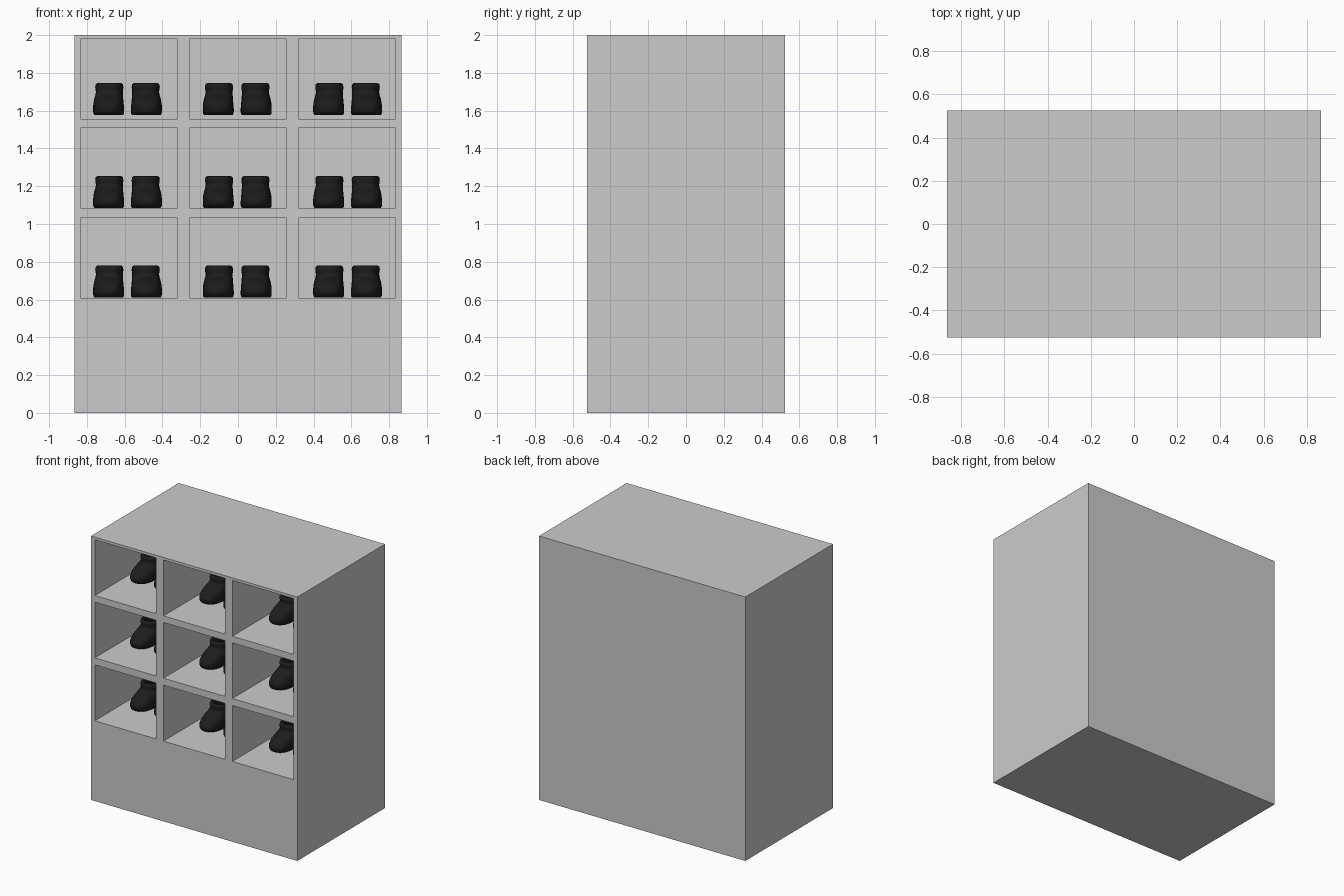
import bpy, bmesh
from math import cos, sin, pi, copysign

if "Cube" in bpy.data.objects:
    bpy.data.objects.remove(bpy.data.objects["Cube"])

W, D = 0.865, 0.525
XS = [-W, -0.833, -0.32, -0.257, 0.257, 0.32, 0.833, W]
ZS = [0, 0.608, 1.032, 1.085, 1.507, 1.557, 1.98, 2.0]
DEPTH = 1.0


def add_object(name, mesh, location=(0, 0, 0)):
    obj = bpy.data.objects.new(name, mesh)
    obj.location = location
    bpy.context.collection.objects.link(obj)
    return obj


def finish(bm, name):
    bmesh.ops.recalc_face_normals(bm, faces=bm.faces[:])
    mesh = bpy.data.meshes.new(name)
    bm.to_mesh(mesh)
    bm.free()
    return mesh


# Cabinet: gridded front, compartments pushed in, outer rim pulled back and closed
def cabinet_mesh():
    bm = bmesh.new()
    grid = [[bm.verts.new((x, -D, z)) for z in ZS] for x in XS]
    holes = []
    for i in range(len(XS) - 1):
        for j in range(len(ZS) - 1):
            f = bm.faces.new((grid[i][j], grid[i + 1][j], grid[i + 1][j + 1], grid[i][j + 1]))
            if i % 2 and j % 2:
                holes.append(f)
    rim = [e for e in bm.edges if e.is_boundary]
    pushed = bmesh.ops.extrude_discrete_faces(bm, faces=holes)["faces"]
    bmesh.ops.translate(bm, vec=(0, DEPTH, 0), verts=list({v for f in pushed for v in f.verts}))
    ext = bmesh.ops.extrude_edge_only(bm, edges=rim)["geom"]
    bmesh.ops.translate(bm, vec=(0, 2 * D, 0), verts=[g for g in ext if isinstance(g, bmesh.types.BMVert)])
    back = [g for g in ext if isinstance(g, bmesh.types.BMEdge) and all(v.co.y > D - 0.001 for v in g.verts)]
    bmesh.ops.contextual_create(bm, geom=back)
    bmesh.ops.recalc_face_normals(bm, faces=bm.faces[:])
    bmesh.ops.dissolve_limit(bm, angle_limit=0.01, verts=bm.verts[:], edges=bm.edges[:])
    return finish(bm, "cabinet")


# Boot: horizontal sections (z, front y, back y, outer x, inner x), ending inside the cuff
SECTIONS = [
    (0.000, -0.235, 0.110, -0.076, 0.076),
    (0.006, -0.250, 0.118, -0.081, 0.081),
    (0.022, -0.262, 0.120, -0.082, 0.082),
    (0.045, -0.264, 0.118, -0.082, 0.081),
    (0.065, -0.250, 0.112, -0.080, 0.079),
    (0.085, -0.215, 0.106, -0.076, 0.077),
    (0.105, -0.165, 0.102, -0.070, 0.076),
    (0.122, -0.138, 0.102, -0.067, 0.075),
    (0.132, -0.138, 0.106, -0.069, 0.077),
    (0.148, -0.142, 0.108, -0.071, 0.078),
    (0.162, -0.138, 0.104, -0.068, 0.075),
    (0.169, -0.125, 0.092, -0.058, 0.065),
    (0.160, -0.112, 0.080, -0.048, 0.055),
    (0.100, -0.105, 0.075, -0.045, 0.052),
]


def boot_mesh(name, side, n=32):
    bm = bmesh.new()
    rings = []
    for z, y0, y1, x0, x1 in SECTIONS:
        ring = []
        for k in range(n):
            c, s = cos(2 * pi * k / n), sin(2 * pi * k / n)
            u, v = (copysign(abs(t) ** 0.75, t) for t in (c, s))
            x = (x0 + x1) / 2 + u * (x1 - x0) / 2
            y = (y0 + y1) / 2 + v * (y1 - y0) / 2
            ring.append(bm.verts.new((side * x, y, z)))
        rings.append(ring)
    for a, b in zip(rings, rings[1:]):
        for k in range(n):
            m = (k + 1) % n
            bm.faces.new((a[k], a[m], b[m], b[k]))
    bm.faces.new(rings[0])
    bm.faces.new(rings[-1])
    for f in bm.faces:
        f.smooth = len(f.verts) == 4
    mesh = finish(bm, name)
    mesh.materials.append(black)
    return mesh


black = bpy.data.materials.new("black_leather")
black.diffuse_color = (0.012, 0.012, 0.012, 1)
black.use_nodes = True
black.node_tree.nodes["Principled BSDF"].inputs["Base Color"].default_value = black.diffuse_color

add_object("cabinet", cabinet_mesh())

# One pair of boots in each compartment
left, right = boot_mesh("left_boot", 1), boot_mesh("right_boot", -1)
for z in (0.612, 1.086, 1.578):
    for x in (-0.585, -0.004, 0.58):
        add_object("left_boot", left, (x - 0.1, 0, z))
        add_object("right_boot", right, (x + 0.1, 0, z))
